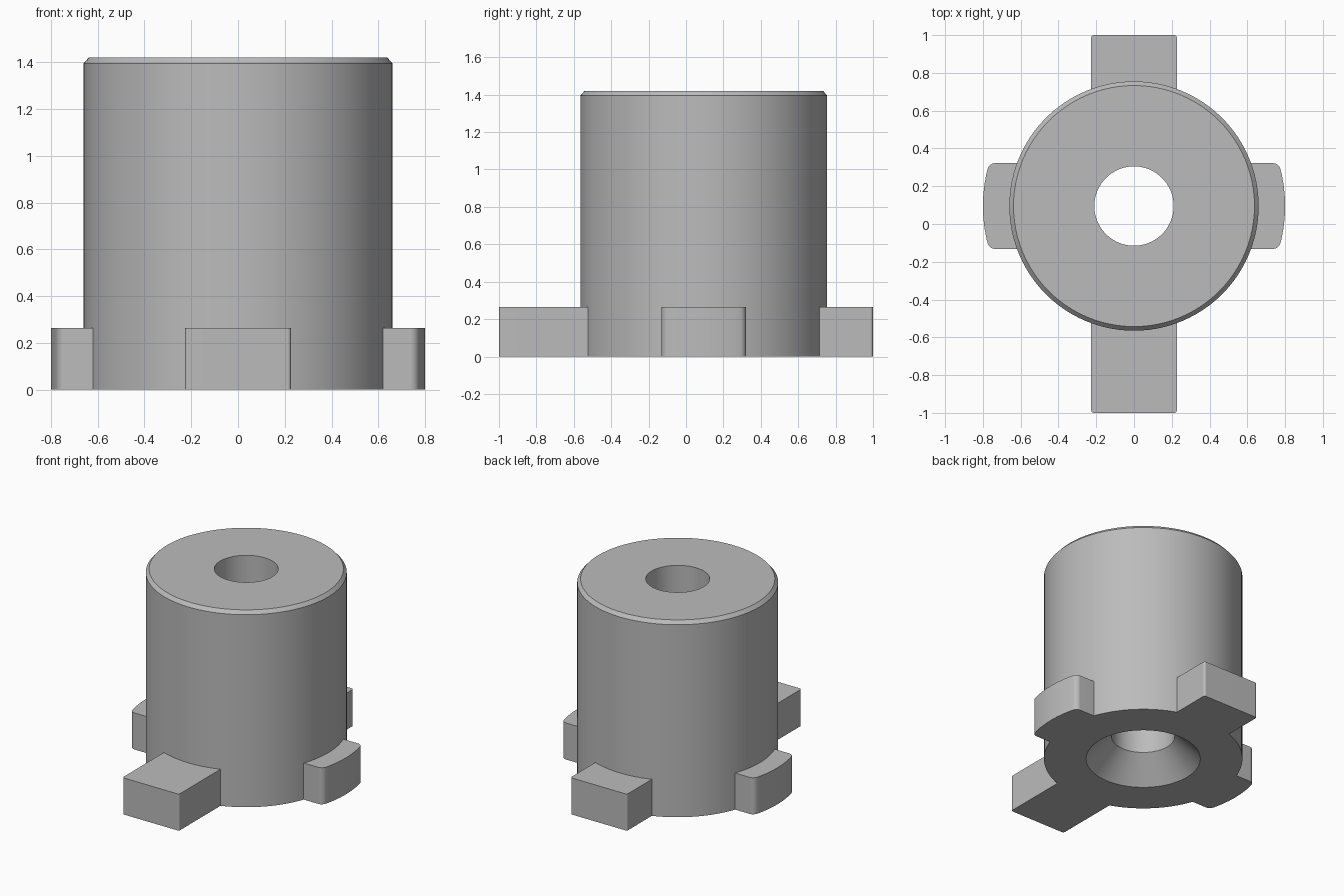
import bpy, bmesh
from math import sin, cos, pi, radians, asin
from mathutils import Vector

cube = bpy.data.objects.get("Cube")
if cube:
    bpy.data.objects.remove(cube, do_unlink=True)

AXIS_Y = 0.095      # axis of the round body
TAB_H = 0.265       # height of the tabs
HALF_W = 0.227      # half width of every tab
SEGMENTS = 96

grey = bpy.data.materials.new("plain grey")
grey.use_nodes = True
grey.diffuse_color = (0.5, 0.5, 0.5, 1)
grey.node_tree.nodes["Principled BSDF"].inputs["Base Color"].default_value = (0.5, 0.5, 0.5, 1)


def make_object(name, bm):
    bmesh.ops.recalc_face_normals(bm, faces=bm.faces)
    mesh = bpy.data.meshes.new(name)
    bm.to_mesh(mesh)
    bm.free()
    mesh.materials.append(grey)
    obj = bpy.data.objects.new(name, mesh)
    bpy.context.collection.objects.link(obj)
    return obj


def lathe(name, profile):
    """Revolve a closed (radius, z) profile around the body axis."""
    bm = bmesh.new()
    rings = []
    for i in range(SEGMENTS):
        a = 2 * pi * i / SEGMENTS
        rings.append([bm.verts.new((r * cos(a), AXIS_Y + r * sin(a), z)) for r, z in profile])
    n = len(profile)
    for i in range(SEGMENTS):
        p, q = rings[i], rings[(i + 1) % SEGMENTS]
        for j in range(n):
            k = (j + 1) % n
            bm.faces.new((p[j], q[j], q[k], p[k]))
    return make_object(name, bm)


def tab(name, outline, fillet, corners):
    """Extrude an outline upwards, rounding the upright edges at the given corners."""
    bm = bmesh.new()
    face = bm.faces.new([bm.verts.new((x, y, 0)) for x, y in outline])
    out = bmesh.ops.extrude_face_region(bm, geom=[face])
    top = [v for v in out["geom"] if isinstance(v, bmesh.types.BMVert)]
    bmesh.ops.translate(bm, verts=top, vec=(0, 0, TAB_H))
    spots = [Vector(c) for c in corners]
    edges = [e for e in bm.edges
             if abs(e.verts[0].co.z - e.verts[1].co.z) > 0.1
             and any((e.verts[0].co.xy - s).length < 0.001 for s in spots)]
    bmesh.ops.bevel(bm, geom=edges, offset=fillet, segments=4, profile=0.5, affect='EDGES')
    return make_object(name, bm)


# Round body: chamfered rim, through bore, countersunk underside
body = lathe("body", [(0.38, 0), (0.66, 0), (0.66, 1.395), (0.638, 1.42),
                      (0.21, 1.42), (0.21, 0.17)])

# Straight tabs at the front and back
tabs = []
for name, side in (("front_tab", -1), ("back_tab", 1)):
    root = AXIS_Y + side * 0.5
    ends = [(HALF_W, side), (-HALF_W, side)]
    tabs.append(tab(name, [(-HALF_W, root), (HALF_W, root)] + ends, 0.015, ends))

# Side tabs with an outer face curved around the axis
half = asin(HALF_W / 0.8)
for name, side in (("left_tab", 1), ("right_tab", -1)):
    angles = [half * (i / 4 - 1) for i in range(9)]
    arc = [(side * 0.8 * cos(a), AXIS_Y + 0.8 * sin(a)) for a in angles]
    root = [(side * 0.5, AXIS_Y + HALF_W), (side * 0.5, AXIS_Y - HALF_W)]
    tabs.append(tab(name, arc + root, 0.03, [arc[0], arc[-1]]))

# Fuse the tabs into the body
bpy.context.view_layer.objects.active = body
for part in tabs:
    mod = body.modifiers.new("fuse " + part.name, 'BOOLEAN')
    mod.operation = 'UNION'
    mod.solver = 'EXACT'
    mod.object = part
    bpy.ops.object.modifier_apply(modifier=mod.name)
    bpy.data.objects.remove(part, do_unlink=True)

# Smooth the round walls, keep edges crisp and flat faces flat
bpy.ops.object.select_all(action='DESELECT')
body.select_set(True)
bpy.ops.object.shade_smooth_by_angle(angle=radians(32))
weighted = body.modifiers.new("even shading", 'WEIGHTED_NORMAL')
weighted.keep_sharp = True
